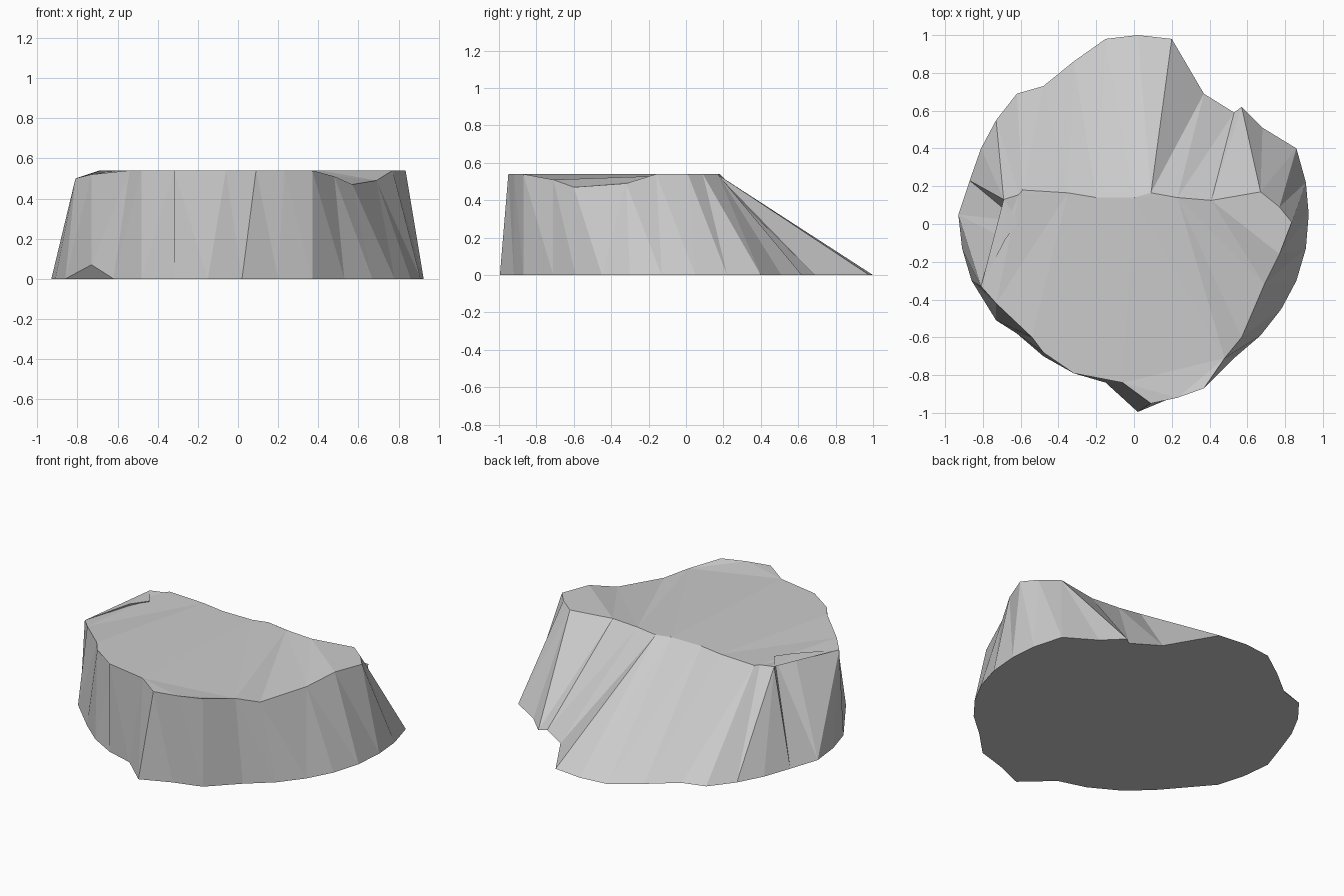
import bpy, bmesh

# Foot outline of the rock, counter-clockwise from the front tip (x, y)
FOOT = [(.02, -.995), (.20, -.92), (.37, -.87), (.53, -.71), (.67, -.59), (.78, -.45),
        (.86, -.30), (.91, -.13), (.925, .05), (.91, .22), (.86, .40), (.68, .51),
        (.57, .62), (.53, .59), (.37, .69), (.20, .98), (.02, 1.0), (-.15, .98),
        (-.32, .86), (-.48, .73), (-.62, .69), (-.73, .55), (-.81, .40), (-.87, .23),
        (-.93, .05), (-.91, -.13), (-.86, -.30), (-.73, -.51), (-.62, -.58),
        (-.48, -.70), (-.32, -.79), (-.15, -.84)]
CHIPPED = 27          # foot corner lifted off the ground

# Rim of the plateau (x, y, z, number of foot edges fanned from this corner)
RIM = [(.09, -.95, .54, 1), (.23, -.92, .54, 1), (.37, -.87, .54, 1), (.48, -.71, .51, 1),
       (.57, -.60, .47, 1), (.69, -.32, .49, 2), (.77, -.16, .54, 1), (.835, .01, .54, 1),
       (.77, .09, .54, 1), (.67, .17, .54, 2), (.41, .125, .54, 1), (.23, .14, .54, 1),
       (.09, .165, .54, 2), (0, .14, .54, 1), (-.20, .14, .54, 1), (-.35, .165, .54, 1),
       (-.59, .18, .54, 1), (-.61, .155, .54, 1), (-.69, .13, .54, 2), (-.61, .015, .54, 1),
       (-.68, -.08, .54, 0), (-.81, -.33, .50, 2), (-.73, -.42, .52, 1), (-.54, -.60, .54, 1),
       (-.48, -.68, .54, 1), (-.32, -.74, .54, 1), (-.32, -.79, .54, 1), (-.06, -.84, .54, 1)]

bm = bmesh.new()
foot = [bm.verts.new((x, y, .07 if i == CHIPPED else 0)) for i, (x, y) in enumerate(FOOT)]
rim = [bm.verts.new(r[:3]) for r in RIM]

# Cliff walls: zip the rim to the foot with triangles
j = 0
for i, r in enumerate(RIM):
    for _ in range(r[3]):
        bm.faces.new((rim[i], foot[j % 32], foot[(j + 1) % 32]))
        j += 1
    bm.faces.new((rim[i], foot[j % 32], rim[(i + 1) % len(rim)]))

# Plateau, underside and the small chip under the lifted corner
top = bm.faces.new(rim)
under = bm.faces.new([v for i, v in enumerate(foot) if i != CHIPPED][::-1])
bm.faces.new((foot[CHIPPED + 1], foot[CHIPPED], foot[CHIPPED - 1]))
bmesh.ops.triangulate(bm, faces=[top, under], ngon_method='BEAUTY')

mesh = bpy.data.meshes.new("rock_plateau")
bm.to_mesh(mesh)
bm.free()
rock = bpy.data.objects.new("rock_plateau", mesh)
bpy.context.collection.objects.link(rock)

# Single stone colour
stone = bpy.data.materials.new("stone_grey")
stone.diffuse_color = (.6, .6, .6, 1)
mesh.materials.append(stone)
